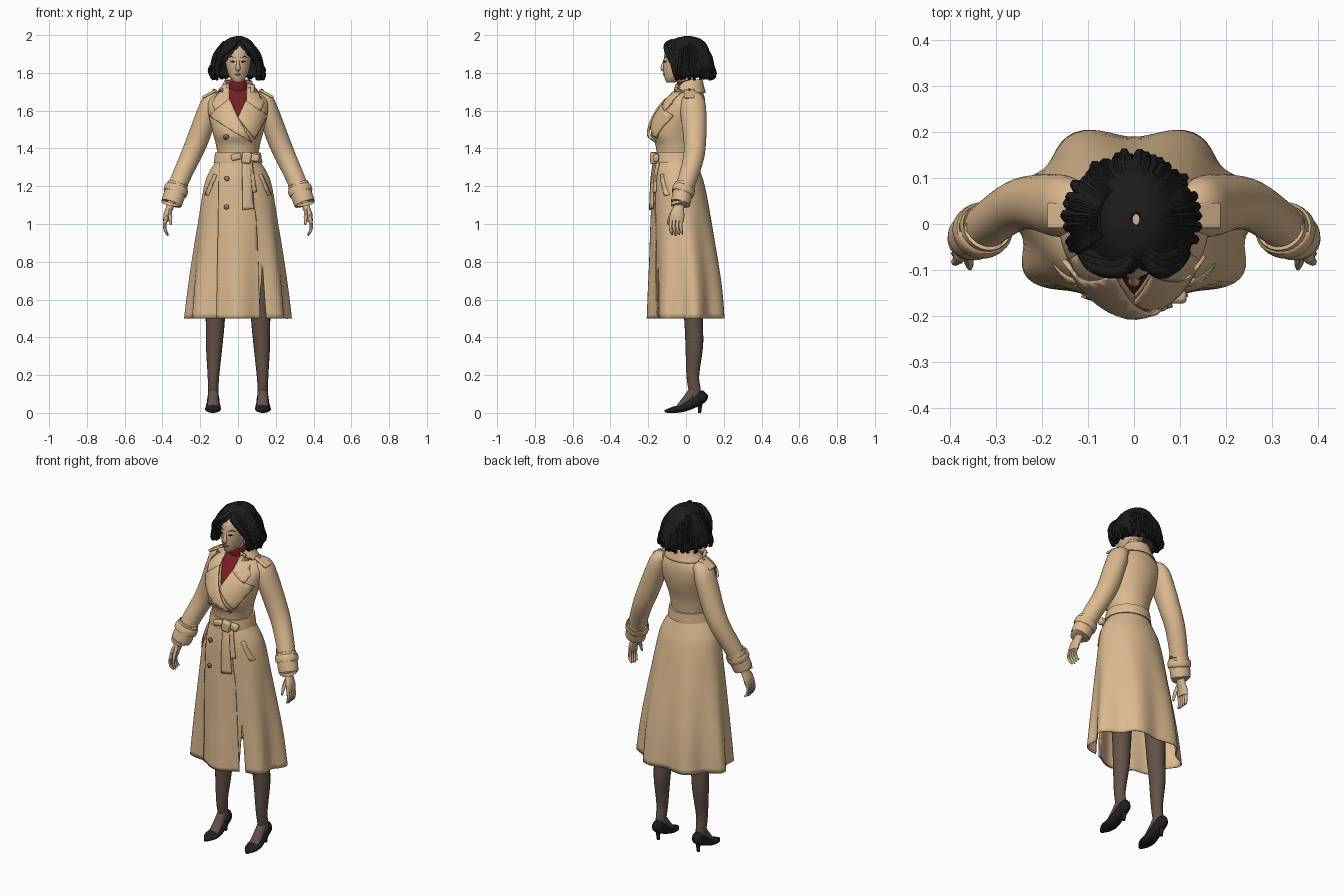
import bpy, bmesh, math, random
from mathutils import Vector
from mathutils.bvhtree import BVHTree

cube = bpy.data.objects.get("Cube")
if cube:
    bpy.data.objects.remove(cube)
random.seed(4)


def material(name, *rgb):
    m = bpy.data.materials.new(name)
    m.use_nodes = True
    m.diffuse_color = (*rgb, 1)
    m.node_tree.nodes["Principled BSDF"].inputs["Base Color"].default_value = (*rgb, 1)
    return m


COAT = material("camel_cloth", 0.72, 0.49, 0.28)
SKIN = material("skin", 0.66, 0.46, 0.29)
HAIR = material("black_hair", 0.012, 0.012, 0.012)
RED = material("red_knit", 0.19, 0.012, 0.018)
HOSE = material("brown_stockings", 0.125, 0.083, 0.065)
SHOE = material("black_leather", 0.014, 0.014, 0.017)
BUTTON = material("brown_button", 0.4, 0.25, 0.13)
LIP = material("lip", 0.3, 0.1, 0.07)


def finish(bm, name, mat, thick=0):
    me = bpy.data.meshes.new(name)
    bm.to_mesh(me)
    bm.free()
    ob = bpy.data.objects.new(name, me)
    bpy.context.collection.objects.link(ob)
    me.materials.append(mat)
    if thick:
        mod = ob.modifiers.new("Thickness", 'SOLIDIFY')
        mod.thickness, mod.offset = thick, -1
    return ob


def spline(rows, k):
    """Smooth interpolation through rows of numbers."""
    out = []
    for i in range(len(rows) - 1):
        a, b, c, d = (Vector(rows[min(max(j, 0), len(rows) - 1)]) for j in range(i - 1, i + 3))
        for j in range(k):
            t = j / k
            out.append(b + (c - a) * t / 2 + (a * 2 - b * 5 + c * 4 - d) * t * t / 2
                       + (b * 3 - a - c * 3 + d) * t ** 3 / 2)
    return out + [Vector(rows[-1])]


def tube(name, rows, mat, n=16, k=3, flat=False, caps=True, fold=None, thick=0):
    """Loft of elliptical rings; each row is x, y, z and two radii."""
    rows = spline(rows, k)
    pts = [Vector(r[:3]) for r in rows]
    bm, rings = bmesh.new(), []
    for i, (p, r) in enumerate(zip(pts, rows)):
        u, v = Vector((1, 0, 0)), Vector((0, 1, 0))
        if not flat:
            t = (pts[min(i + 1, len(pts) - 1)] - pts[max(i - 1, 0)]).normalized()
            u = (u - t * u.dot(t)).normalized()
            v = t.cross(u)
        ring = []
        for j in range(n):
            a = math.tau * j / n
            f = fold(a, p.z) if fold else 1
            ring.append(bm.verts.new(p + u * r[3] * f * math.cos(a) + v * r[4] * f * math.sin(a)))
        rings.append(ring)
    for a, b in zip(rings, rings[1:]):
        for j in range(n):
            bm.faces.new((a[j], a[(j + 1) % n], b[(j + 1) % n], b[j]))
    if caps:
        bm.faces.new(rings[0])
        bm.faces.new(rings[-1])
    bmesh.ops.recalc_face_normals(bm, faces=bm.faces)
    return finish(bm, name, mat, thick)


def surface(ob):
    bm = bmesh.new()
    bm.from_mesh(ob.data)
    tree = BVHTree.FromBMesh(bm)
    bm.free()
    return tree


def drape(name, outline, mat, tree, lift=0.012, thick=0.009, step=0.02):
    """Lay a flat x-z outline on the front of a surface."""
    bm = bmesh.new()
    face = bm.faces.new([bm.verts.new((x, 0, z)) for x, z in outline])
    face.normal_update()
    if face.normal.y > 0:
        face.normal_flip()
    for axis in (0, 2):
        lo = min(v.co[axis] for v in bm.verts)
        hi = max(v.co[axis] for v in bm.verts)
        for i in range(1, int((hi - lo) / step) + 1):
            co, no = Vector(), Vector()
            co[axis], no[axis] = lo + i * step, 1
            bmesh.ops.bisect_plane(bm, geom=bm.verts[:] + bm.edges[:] + bm.faces[:], plane_co=co, plane_no=no)
    for v in bm.verts:
        hit = tree.ray_cast(Vector((v.co.x, -1, v.co.z)), Vector((0, 1, 0)))[0]
        hit = hit or tree.find_nearest(Vector((v.co.x, -0.06, v.co.z)))[0]
        v.co.y = hit.y - lift
    return finish(bm, name, mat, thick)


def wedge(ob, ax, az, slope, up, ymax):
    """Open a triangular gap in the front of a shell."""
    bm = bmesh.new()
    bm.from_mesh(ob.data)
    for co, no in (((ax, 0, az), (1, 0, slope)), ((ax, 0, az), (1, 0, -slope)), ((0, ymax, 0), (0, 1, 0))):
        bmesh.ops.bisect_plane(bm, geom=bm.verts[:] + bm.edges[:] + bm.faces[:], plane_co=co, plane_no=no)
    gone = []
    for f in bm.faces:
        c = f.calc_center_median()
        if c.y < ymax and abs(c.x - ax) < slope * (c.z - az) * up:
            gone.append(f)
    bmesh.ops.delete(bm, geom=gone, context='FACES')
    bm.to_mesh(ob.data)
    bm.free()


def box(name, loc, size, mat, tilt=0, bevel=0.005):
    bpy.ops.mesh.primitive_cube_add(size=1, location=loc, rotation=(0, tilt, 0))
    ob = bpy.context.object
    ob.name, ob.scale = name, size
    bpy.ops.object.transform_apply(location=False, rotation=False)
    ob.data.materials.append(mat)
    mod = ob.modifiers.new("Round", 'BEVEL')
    mod.width, mod.segments = bevel, 2


def body(rows, grow=0):
    """Rows of height, half width, front and back as ring rows."""
    return [(0, (f + b) / 2, z, w + grow, (b - f) / 2 + grow) for z, w, f, b in rows]


# Coat shell with folds that open towards the hem
bodice = [(1.42, .117, -.162, .06), (1.47, .13, -.185, .07), (1.53, .145, -.175, .088), (1.59, .158, -.148, .1),
          (1.64, .16, -.115, .102), (1.675, .14, -.085, .097), (1.705, .1, -.055, .087), (1.735, .055, -.035, .072)]
skirt = [(.5, .27, -.185, .205), (.65, .257, -.183, .195), (.8, .24, -.18, .175), (1, .212, -.178, .14),
         (1.2, .18, -.172, .1), (1.28, .15, -.165, .075), (1.35, .11, -.155, .055)]


def coat_fold(a, z):
    return 1 - 0.08 * max(0, (1.15 - z) / 0.65) * math.cos(7 * (a - math.pi / 2))


coat = tube("coat", body(skirt + bodice), COAT, 96, 4, True, False, coat_fold, 0.006)
cloth = surface(coat)
wedge(coat, 0, 1.57, 0.46, 1, 0)
wedge(coat, 0.13, 0.78, 0.07, -1, 0)

# Sweater under the coat
tube("sweater", body(bodice[1:], -0.008), RED, 40, 3, True)
tube("turtleneck", [(0, .015, 1.66, .062, .056), (0, 0, 1.71, .052, .047), (0, -.008, 1.748, .046, .043),
                    (0, -.01, 1.758, .04, .038)], RED, 32, 3)

# Collar and lapels
collar = tube("collar", [(0, .022, 1.765, .057, .055), (0, .022, 1.762, .07, .066), (0, .02, 1.73, .087, .075),
                         (0, .018, 1.695, .115, .087)], COAT, 40, 3, True, False, None, 0.006)
wedge(collar, 0, 1.62, 0.5, 1, 0.01)
for s, side in ((1, "left"), (-1, "right")):
    wing = [(.05, 1.74), (.085, 1.735), (.14, 1.64), (.122, 1.6), (.045, 1.655)]
    drape(side + "_collar_wing", [(x * s, z) for x, z in wing], COAT, cloth, 0.018)
    welt = [(.115, 1.26), (.13, 1.265), (.178, 1.155), (.16, 1.15)]
    drape(side + "_pocket_welt", [(x * s, z) for x, z in welt], COAT, cloth, 0.008)
drape("left_lapel", [(.045, 1.665), (.12, 1.605), (.158, 1.575), (.09, 1.45), (0, 1.565)], COAT, cloth, 0.014)
drape("right_lapel", [(-.045, 1.665), (-.12, 1.605), (-.158, 1.575), (-.02, 1.485), (.075, 1.43), (0, 1.565)],
      COAT, cloth, 0.022)
drape("front_flap", [(-.1, 1.33), (.06, 1.33), (.1, 1), (.118, .5), (-.115, .5)], COAT, cloth, 0.008, 0.006)
for i, (x, z) in enumerate(((-.065, 1.46), (-.06, 1.24), (-.062, 1.09))):
    ring = [(x + .013 * math.cos(a * math.pi / 6), z + .013 * math.sin(a * math.pi / 6)) for a in range(12)]
    drape("button_%d" % i, ring, BUTTON, cloth, 0.016, 0.008)

# Belt, knot and hanging ends
tube("belt", body([(1.322, .13, -.17, .069), (1.33, .128, -.171, .069), (1.37, .122, -.167, .066),
                   (1.378, .12, -.166, .066)]), COAT, 48, 2, True)
box("belt_knot", (.045, -.172, 1.35), (.05, .035, .06), COAT, 0.15, 0.01)
box("belt_loop", (.088, -.158, 1.35), (.05, .03, .04), COAT, 0.2, 0.01)
box("belt_loop_end", (-.01, -.17, 1.355), (.055, .025, .034), COAT, -0.2, 0.01)
drape("belt_end", [(.022, 1.34), (.06, 1.34), (.085, 1.08), (.025, 1.075)], COAT, cloth, 0.02)
drape("belt_end_short", [(.045, 1.34), (.075, 1.34), (.1, 1.17), (.06, 1.16)], COAT, cloth, 0.013)

for s, side in ((1, "left_"), (-1, "right_")):
    def limb(name, rows, mat, n=20, k=4):
        tube(side + name, [(r[0] * s, *r[1:]) for r in rows], mat, n, k)

    # Sleeve, cuff and shoulder strap
    limb("sleeve", [(.1, .035, 1.675, .03, .04), (.138, .037, 1.65, .05, .062), (.165, .04, 1.58, .056, .068),
                    (.212, .047, 1.45, .058, .06), (.255, .04, 1.35, .054, .055), (.305, .008, 1.24, .05, .05),
                    (.335, -.018, 1.16, .048, .048)], COAT, 28)
    limb("cuff", [(.318, -.006, 1.205, .053, .05), (.321, -.008, 1.2, .057, .053), (.35, -.028, 1.115, .056, .052),
                  (.352, -.03, 1.11, .05, .047)], COAT, 28)
    limb("cuff_strap", [(.323, -.01, 1.193, .056, .053), (.324, -.011, 1.19, .064, .06), (.334, -.017, 1.163, .064, .06),
                        (.335, -.018, 1.16, .056, .053)], COAT, 28, 2)
    box(side + "shoulder_strap", (.15 * s, .018, 1.69), (.085, .056, .014), COAT, 0.5 * s)
    box(side + "shoulder_button", (.128 * s, .018, 1.71), (.016, .016, .01), BUTTON, 0.5 * s)

    # Hand
    limb("palm", [(.35, -.028, 1.13, .024, .028), (.36, -.037, 1.09, .02, .028), (.376, -.046, 1.05, .018, .038),
                  (.382, -.05, 1.015, .014, .037)], SKIN, 16)
    for i in range(4):
        y = -.078 + .018 * i
        limb("finger_%d" % i, [(.38, y, 1.035, .01, .01), (.388, y - .004, .99, .009, .009),
                               (.382, y, .96, .008, .008), (.37, y + .006, .938 + .005 * abs(i - 1), .004, .004)], SKIN, 8)
    limb("thumb", [(.362, -.06, 1.075, .012, .014), (.358, -.085, 1.035, .01, .01), (.356, -.096, .995, .005, .005)], SKIN, 8)

    # Leg, shoe and heel
    limb("leg", [(.115, .035, .8, .065, .07), (.12, .04, .5, .051, .05), (.126, .044, .36, .044, .047),
                 (.13, .036, .2, .031, .034), (.131, .046, .12, .027, .032), (.131, .05, .07, .026, .03)], HOSE)
    limb("instep", [(.131, .05, .13, .025, .025), (.131, .01, .075, .029, .026), (.131, -.04, .03, .03, .014)], HOSE)
    limb("shoe", [(.131, .105, .105, .008, .018), (.131, .085, .088, .029, .034), (.131, .04, .058, .033, .032),
                  (.132, -.02, .026, .041, .022), (.134, -.07, .016, .038, .016), (.136, -.112, .008, .01, .007)], SHOE)
    limb("heel", [(.131, .075, .08, .024, .026), (.131, .074, .05, .014, .014), (.131, .072, 0, .008, .008)], SHOE, 12)

# Neck, head and face
tube("neck", [(0, .01, 1.7, .042, .042), (0, -.008, 1.76, .037, .037), (0, -.01, 1.82, .04, .04)], SKIN)
head = tube("head", [(0, -.082, 1.748, .014, .018), (0, -.072, 1.758, .028, .036), (0, -.058, 1.78, .045, .057),
                     (0, -.04, 1.82, .06, .08), (0, -.028, 1.87, .068, .09), (0, -.015, 1.92, .067, .092),
                     (0, 0, 1.96, .05, .07), (0, .005, 1.98, .02, .03)], SKIN, 32, 4, True)
face = surface(head)
tube("nose", [(0, -.112, 1.872, .007, .006), (0, -.121, 1.84, .01, .01), (0, -.125, 1.822, .013, .011),
              (0, -.117, 1.812, .007, .006)], SKIN, 12)
drape("lips", [(-.021, 1.792), (-.006, 1.798), (.006, 1.798), (.021, 1.792), (.008, 1.783), (-.008, 1.783)],
      LIP, face, 0.004, 0.004, 0.008)
for s, side in ((1, "left_"), (-1, "right_")):
    eye = [(.015, 1.858), (.026, 1.865), (.043, 1.861), (.028, 1.854)]
    brow = [(.014, 1.88), (.034, 1.889), (.052, 1.881), (.034, 1.884)]
    for name, shape in (("eye", eye), ("eyebrow", brow)):
        drape(side + name, [(x * s, z) for x, z in shape], HAIR, face, 0.002, 0.003, 0.008)

# Bobbed hair: a ridged shell, loose curls and a swept parting
hair = tube("hair", [(.005, .01, 1.995, .012, .015), (0, .008, 1.982, .052, .065), (0, .006, 1.95, .085, .103),
                     (-.002, .004, 1.9, .108, .124), (-.004, .008, 1.85, .128, .126), (-.005, .012, 1.8, .132, .12),
                     (-.005, .012, 1.775, .115, .102)], HAIR, 92, 4, True, False,
            lambda a, z: 1 + .012 * math.sin(23 * a + 20 * z), 0.02)
wedge(hair, .01, 1.95, 1, -1, -.045)
for i in range(64):
    a = math.radians(-28 + 236 * i / 63)
    out, low, turn = random.uniform(.95, 1.1), random.uniform(1.762, 1.8), random.uniform(-.12, .12)
    path = [(.07, 1.965, .006), (.112, 1.9, .013), (.128, 1.84, .014), (.132 * out, low + .02, .011),
            (.122 * out, low, .008), (.137 * out, low + .004, .003)]
    tube("curl_%d" % i, [(-.005 + r * math.cos(a + turn * j / 4), .01 + r * math.sin(a + turn * j / 4), z, w, w)
                         for j, (r, z, w) in enumerate(path)], HAIR, 6, 3)
for s, side in ((1, "left_"), (-1, "right_")):
    for j in range(3):
        d = .014 * j
        tube(side + "fringe_%d" % j, [(.01 + .01 * s, -.07 + d, 1.972, .01, .01), (.01 + .04 * s, -.1 + d, 1.945, .018, .018),
                                      (.082 * s, -.092 + d, 1.9, .018, .018), (.105 * s, -.07 + d, 1.85, .015, .015),
                                      (.11 * s, -.06 + d, 1.8, .012, .012), (.098 * s, -.06 + d, 1.775, .004, .004)], HAIR, 10, 4)

# Smooth shading with crisp edges
bpy.ops.object.select_all(action='DESELECT')
for ob in bpy.context.scene.objects:
    if ob.type == 'MESH':
        ob.select_set(True)
        bpy.context.view_layer.objects.active = ob
bpy.ops.object.shade_smooth_by_angle(angle=math.radians(45))
